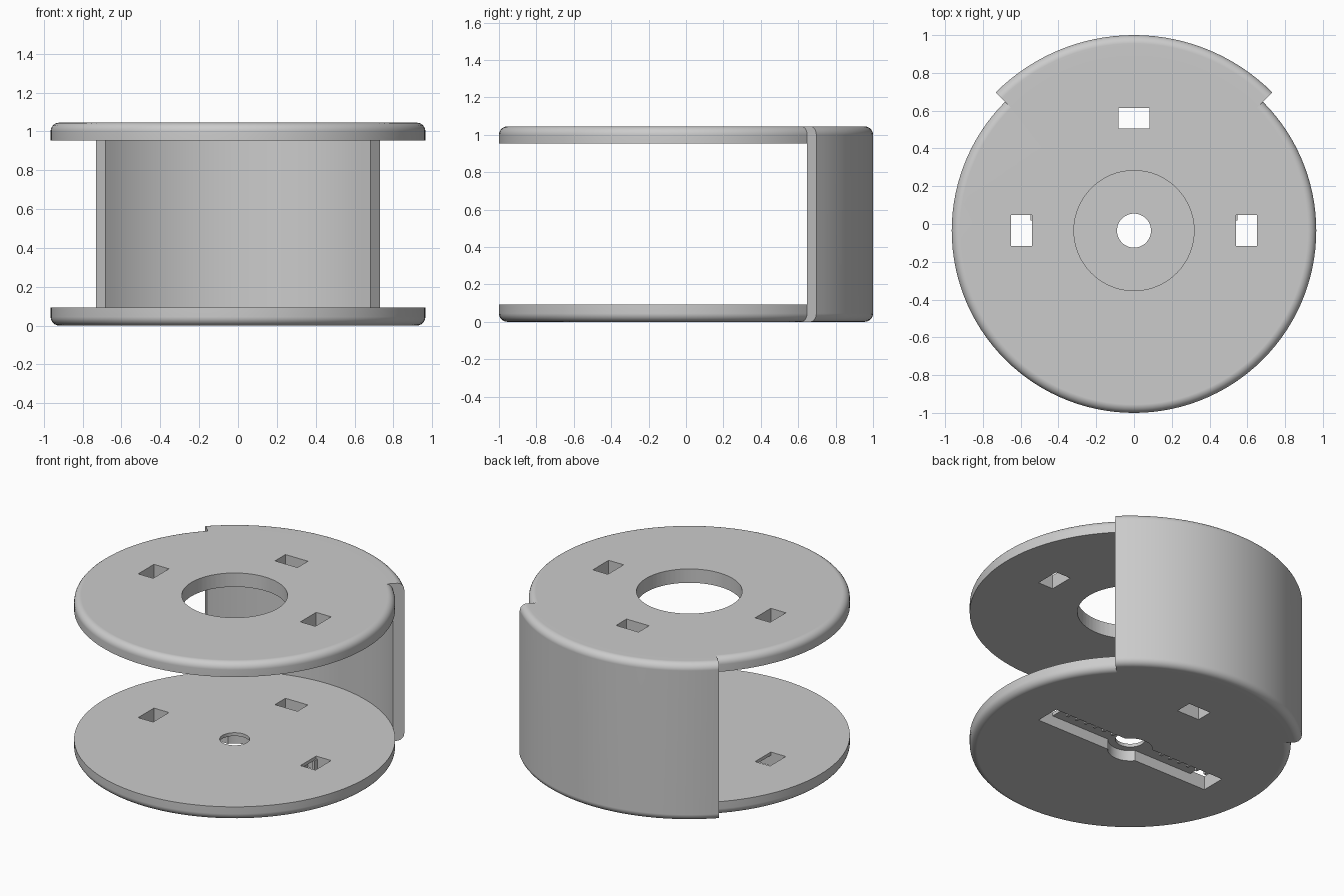
import bpy
import bmesh
import math
from mathutils import Matrix, Vector

cube = bpy.data.objects.get("Cube")
if cube:
    bpy.data.objects.remove(cube, do_unlink=True)

CY = -0.035            # axis of the discs in y
R_DISC, R_WALL = 0.965, 1.035
HEIGHT, THICK, ROUND = 1.045, 0.092, 0.045
STEP = math.radians(3)
SLOT_LONG, SLOT_SHORT = 0.165, 0.11
TROUGH_DEPTH = 0.07

grey = bpy.data.materials.new("plain grey")
grey.use_nodes = True
grey.diffuse_color = (0.6, 0.6, 0.6, 1)
grey.node_tree.nodes["Principled BSDF"].inputs["Base Color"].default_value = (0.6, 0.6, 0.6, 1)


def make_object(name, bm):
    bmesh.ops.remove_doubles(bm, verts=bm.verts, dist=1e-5)
    bmesh.ops.recalc_face_normals(bm, faces=bm.faces)
    mesh = bpy.data.meshes.new(name)
    bm.to_mesh(mesh)
    bm.free()
    mesh.materials.append(grey)
    obj = bpy.data.objects.new(name, mesh)
    bpy.context.collection.objects.link(obj)
    return obj


def fillet(cx, cz, start):
    """Quarter-circle of profile points, counter-clockwise."""
    return [(cx + ROUND * math.cos(math.radians(start + a)),
             cz + ROUND * math.sin(math.radians(start + a))) for a in range(0, 91, 15)]


def lathe(name, profile, start=0.0, sweep=2 * math.pi):
    """Sweep a closed (radius, z) profile around the disc axis."""
    bm = bmesh.new()
    verts = [bm.verts.new((r * math.cos(start), CY + r * math.sin(start), z)) for r, z in profile]
    face = bm.faces.new(verts)
    full = sweep > 6
    geom = list(face.edges) if full else [face]
    result = bmesh.ops.spin(bm, geom=geom if full else face.edges[:] + face.verts[:],
                            cent=(0, CY, 0), axis=(0, 0, 1), angle=sweep,
                            steps=round(sweep / STEP))
    if full:
        bm.faces.remove(face)
    else:
        ends = [v for v in result["geom_last"] if isinstance(v, bmesh.types.BMVert)]
        bmesh.ops.contextual_create(bm, geom=[e for e in result["geom_last"]
                                              if isinstance(e, bmesh.types.BMEdge)])
    return make_object(name, bm)


def box(name, centre, size):
    bm = bmesh.new()
    bmesh.ops.create_cube(bm, size=1, matrix=Matrix.Translation(Vector(centre))
                          @ Matrix.Diagonal((*size, 1)))
    return make_object(name, bm)


def cylinder(name, radius, z0, z1):
    bm = bmesh.new()
    bmesh.ops.create_cone(bm, cap_ends=True, segments=64, radius1=radius, radius2=radius,
                          depth=z1 - z0, matrix=Matrix.Translation((0, CY, (z0 + z1) / 2)))
    return make_object(name, bm)


def combine(target, other, operation):
    mod = target.modifiers.new(operation, "BOOLEAN")
    mod.operation, mod.solver, mod.object = operation, "EXACT", other
    bpy.context.view_layer.objects.active = target
    bpy.ops.object.modifier_apply(modifier=mod.name)
    bpy.data.objects.remove(other, do_unlink=True)


# Two discs with a rounded outer rim
low = [(0, 0)] + fillet(R_DISC - ROUND, ROUND, -90) + [(R_DISC, THICK), (0, THICK)]
housing = lathe("housing", low)
upper_disc = lathe("upper_disc", [(r, HEIGHT - z) for r, z in low])

# Curved back wall, lapping over the disc rims
lap = R_DISC - 0.1
wall = lathe("back_wall",
             [(lap, 0)] + fillet(R_WALL - ROUND, ROUND, -90)
             + fillet(R_WALL - ROUND, HEIGHT - ROUND, 0)
             + [(lap, HEIGHT), (lap, HEIGHT - THICK), (R_DISC, HEIGHT - THICK),
                (R_DISC, THICK), (lap, THICK)],
             math.radians(45), math.radians(90))
combine(housing, wall, "UNION")
combine(housing, upper_disc, "UNION")

# Bores: wide above, narrow below with a recess underneath
combine(housing, cylinder("upper_bore", 0.318, 0.5, 1.2), "DIFFERENCE")
combine(housing, cylinder("lower_bore", 0.09, -0.2, 0.5), "DIFFERENCE")
combine(housing, cylinder("hub_recess", 0.135, -0.2, TROUGH_DEPTH), "DIFFERENCE")

# Rectangular slots through both discs
for x in (-0.595, 0.595):
    combine(housing, box("side_slot", (x, CY, 0.5), (SLOT_SHORT, SLOT_LONG, 2)), "DIFFERENCE")
combine(housing, box("back_slot", (0, CY + 0.595, 0.5), (SLOT_LONG, SLOT_SHORT, 2)), "DIFFERENCE")

# Trough under the lower disc joining the side slots
combine(housing, box("trough", (0, CY, TROUGH_DEPTH / 2 - 0.1),
                     (1.3, SLOT_LONG, TROUGH_DEPTH + 0.2)), "DIFFERENCE")

# Row of small ribs along one wall of the trough
for side in (-1, 1):
    for i in range(6):
        box("trough_rib", (side * (0.19 + 0.07 * i), CY + SLOT_LONG / 2 - 0.012, 0.038),
            (0.018, 0.034, 0.07))

# Smooth curves, crisp edges
bpy.ops.object.select_all(action="DESELECT")
housing.select_set(True)
bpy.context.view_layer.objects.active = housing
bpy.ops.object.shade_smooth_by_angle(angle=math.radians(30))
weighted = housing.modifiers.new("flat_face_normals", "WEIGHTED_NORMAL")
weighted.keep_sharp = True
